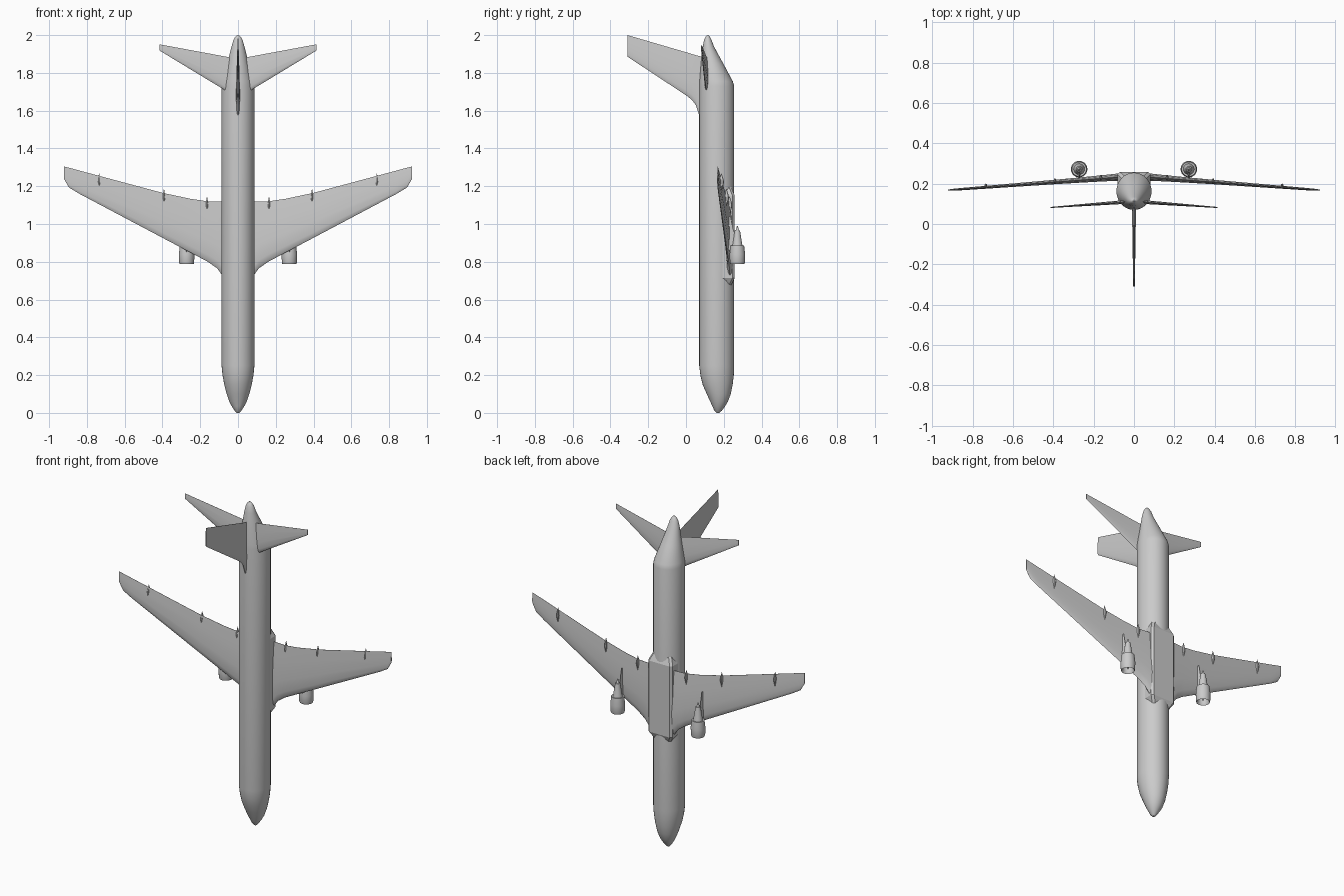
import bpy, bmesh, math

if "Cube" in bpy.data.objects:
    bpy.data.objects.remove(bpy.data.objects["Cube"])


def loft(name, rings, mirror=False, smooth=35, closed=False):
    """Skin a list of equal-length point rings; cap both ends unless closed."""
    bm = bmesh.new()
    vs = [[bm.verts.new(p) for p in r] for r in rings]
    n = len(vs[0])
    pairs = list(zip(vs, vs[1:]))
    if closed:
        pairs.append((vs[-1], vs[0]))
    for a, b in pairs:
        for i in range(n):
            j = (i + 1) % n
            bm.faces.new((a[i], a[j], b[j], b[i]))
    if not closed:
        bm.faces.new(vs[0])
        bm.faces.new(vs[-1])
    bmesh.ops.recalc_face_normals(bm, faces=bm.faces)
    me = bpy.data.meshes.new(name)
    bm.to_mesh(me)
    bm.free()
    ob = bpy.data.objects.new(name, me)
    bpy.context.collection.objects.link(ob)
    if mirror:
        ob.modifiers.new("Mirror", 'MIRROR').use_mirror_merge = False
    if smooth:
        bpy.ops.object.select_all(action='DESELECT')
        ob.select_set(True)
        bpy.context.view_layer.objects.active = ob
        bpy.ops.object.shade_smooth_by_angle(angle=math.radians(smooth))
    return ob


def oval(cx, cy, z, rx, ry, n=32):
    return [(cx + rx * math.cos(2 * math.pi * i / n),
             cy + ry * math.sin(2 * math.pi * i / n), z) for i in range(n)]


FOIL = [(0, 0), (.03, .45), (.12, .85), (.35, 1), (.7, .6), (1, .06)]


def foil(le, te, thick):
    """Symmetric aerofoil outline as (offset, z) pairs."""
    c, h = te - le, thick / 2
    side = [(h * t, le + c * f) for f, t in FOIL]
    return side + [(-o, z) for o, z in side[:0:-1]]


# Fuselage: z, upper side y, belly y, half width
body = [(0, .163, .177, .007), (.012, .150, .190, .018), (.035, .140, .207, .033),
        (.06, .128, .222, .046), (.10, .110, .237, .060), (.15, .088, .247, .073),
        (.20, .076, .253, .082), (.25, .070, .255, .087), (1.73, .070, .255, .087),
        (1.755, .071, .248, .083), (1.85, .079, .197, .057), (1.94, .089, .148, .034),
        (1.975, .096, .135, .024), (1.993, .104, .125, .013), (2.0, .111, .118, .005)]
loft("fuselage", [oval(0, (a + b) / 2, z, w, (b - a) / 2) for z, a, b, w in body])


def wing_y(x):
    return .232 - (x - .085) * .0766


# Main wings: x, leading z, trailing z, thickness
wing = [(.03, .70, 1.12, .036), (.085, .73, 1.12, .036), (.11, .765, 1.12, .034),
        (.16, .80, 1.12, .031), (.25, .848, 1.133, .027), (.40, .927, 1.165, .022),
        (.84, 1.16, 1.283, .012), (.895, 1.193, 1.298, .010), (.922, 1.24, 1.305, .006)]
loft("main_wing", [[(x, wing_y(x) + o, z) for o, z in foil(le, te, t)]
                   for x, le, te, t in wing], mirror=True)

# Tailplane
tail = [(.01, .115, 1.672, 1.875, .022), (.075, .107, 1.712, 1.888, .018),
        (.415, .082, 1.918, 1.951, .005)]
loft("tailplane", [[(x, y + o, z) for o, z in foil(le, te, t)]
                   for x, y, le, te, t in tail], mirror=True)

# Tail fin with curved root
fin = [(.11, 1.55, 1.878, .020), (.07, 1.575, 1.889, .020), (.052, 1.63, 1.894, .020),
       (.03, 1.658, 1.90, .019), (.005, 1.678, 1.908, .018), (-.31, 1.886, 2.0, .008)]
loft("tail_fin", [[(o, y, z) for o, z in foil(le, te, t)] for y, le, te, t in fin])

# Belly fairing: box with sloping ends and chamfered corners
fairing = []
for z, w, y in [(.67, .055, .236), (.715, .082, .258), (1.15, .082, .258), (1.20, .060, .238)]:
    c = .012
    fairing.append([(-w, .19, z), (w, .19, z), (w, y - c, z), (w - c, y, z),
                    (c - w, y, z), (-w, y - c, z)])
loft("belly_fairing", fairing, smooth=0)

# Engines: hollow nacelle, hub, core and pylon
EX, EY = .272, .272
nacelle = [(.79, .035), (.787, .037), (.795, .040), (.84, .041), (.885, .036),
           (.883, .024), (.83, .029), (.80, .031)]
loft("engine_nacelle", [oval(EX, EY, z, r, r, 24) for z, r in nacelle],
     mirror=True, closed=True)
core = [(.80, .002), (.812, .008), (.825, .012), (.826, .031), (.875, .029),
        (.895, .025), (.965, .014), (.966, .009), (.99, .002)]
loft("engine_core", [oval(EX, EY, z, r, r, 24) for z, r in core], mirror=True)
pylon = [(.215, .88, 1.04, .012), (.236, .845, 1.04, .012), (.25, .835, .97, .012),
         (.268, .84, .93, .010)]
loft("engine_pylon", [[(EX + o, y, z) for o, z in foil(le, te, t)]
                      for y, le, te, t in pylon], mirror=True)

# Flap track fairings: small spindles under the trailing edge
for i, (x, top) in enumerate([(.164, 1.145), (.392, 1.185), (.735, 1.268)]):
    y = wing_y(x) + .005
    rings = [oval(x, y, top - d, .007 * s, .014 * s, 8)
             for d, s in [(0, .08), (.03, .8), (.045, 1), (.06, .8), (.09, .08)]]
    loft(f"flap_fairing_{i + 1}", rings, mirror=True)
